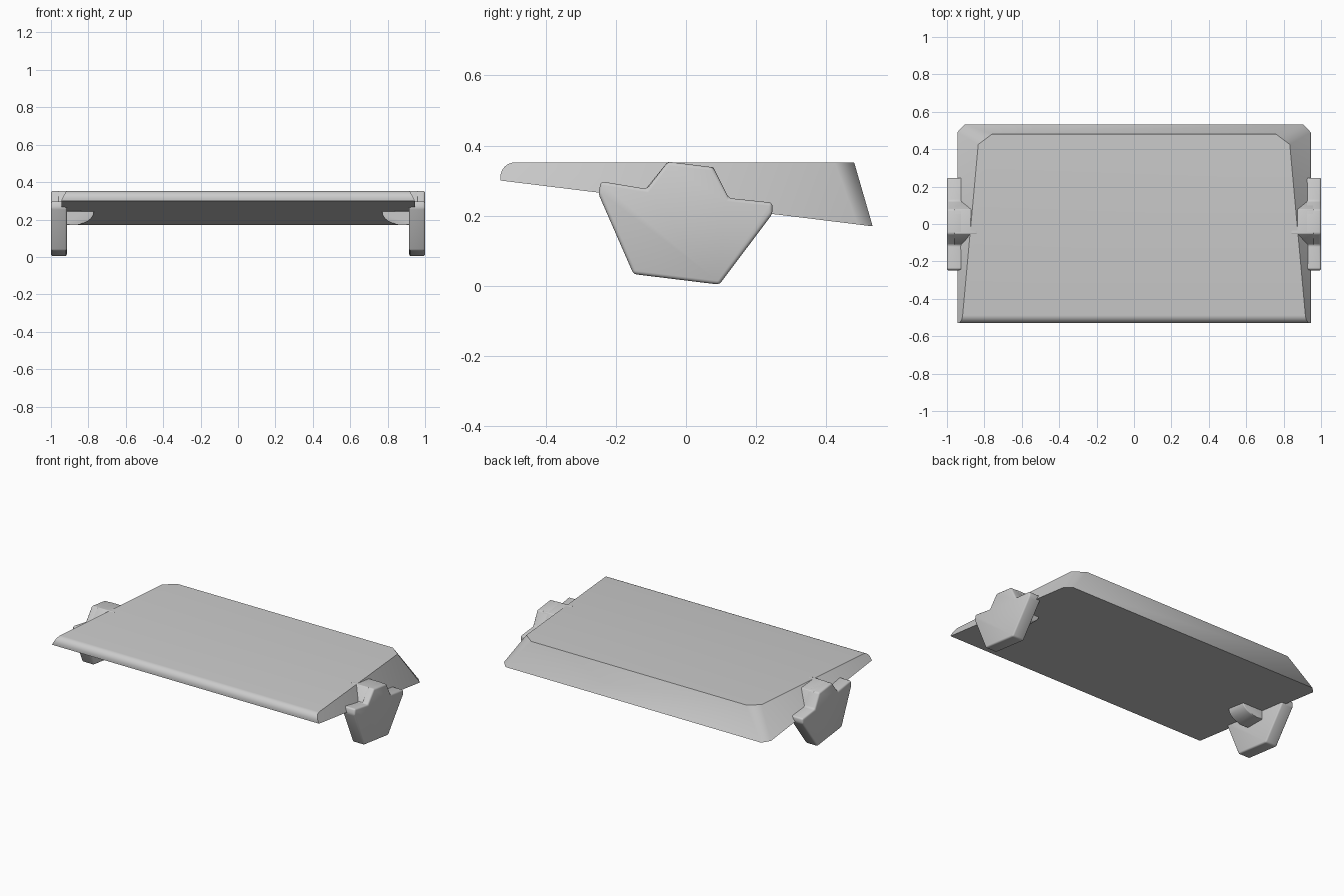
import bpy, bmesh, math

cube = bpy.data.objects.get("Cube")
if cube:
    bpy.data.objects.remove(cube, do_unlink=True)

# Single plain grey finish
GREY = (0.6, 0.6, 0.6, 1.0)
grey = bpy.data.materials.new("light grey")
grey.use_nodes = True
grey.diffuse_color = GREY
grey.node_tree.nodes["Principled BSDF"].inputs["Base Color"].default_value = GREY


def add_object(name, bm, smooth):
    bmesh.ops.recalc_face_normals(bm, faces=bm.faces)
    mesh = bpy.data.meshes.new(name)
    bm.to_mesh(mesh)
    bm.free()
    mesh.materials.append(grey)
    obj = bpy.data.objects.new(name, mesh)
    bpy.context.collection.objects.link(obj)
    bpy.ops.object.select_all(action='DESELECT')
    obj.select_set(True)
    bpy.context.view_layer.objects.active = obj
    bpy.ops.object.shade_smooth_by_angle(angle=math.radians(smooth))
    return obj


def bridge(bm, ring_a, ring_b):
    """Solid between two matching outlines."""
    a = [bm.verts.new(p) for p in ring_a]
    b = [bm.verts.new(p) for p in ring_b]
    bm.faces.new(a)
    bm.faces.new(b)
    for i in range(len(a)):
        j = (i + 1) % len(a)
        bm.faces.new((a[i], a[j], b[j], b[i]))


def round_edges(bm, edges, width, segments):
    bmesh.ops.bevel(bm, geom=edges, offset=width, segments=segments,
                    profile=0.5, affect='EDGES', clamp_overlap=True)


def prism(name, profile, x0, x1, width):
    """Side profile (y, z) extruded across x, with rounded edges."""
    bm = bmesh.new()
    bridge(bm, [(x0, y, z) for y, z in profile], [(x1, y, z) for y, z in profile])
    bmesh.ops.recalc_face_normals(bm, faces=bm.faces)
    round_edges(bm, bm.edges[:], width, 3)
    return add_object(name, bm, 35)


# Wide tray with sloping rim, level top and tilted underside
TOP = 0.352
def underside(y):
    return 0.235 - 0.123 * y

def mirrored(half):
    return half + [(-x, y) for x, y in reversed(half)]

lower = mirrored([(0.945, -0.53), (0.945, 0.49), (0.905, 0.533)])
upper = mirrored([(0.92, -0.53), (0.833, 0.425), (0.76, 0.48)])
bm = bmesh.new()
bridge(bm, [(x, y, underside(y)) for x, y in lower], [(x, y, TOP) for x, y in upper])
front = [e for e in bm.edges
         if all(v.co.y < -0.52 and v.co.z > TOP - 0.01 for v in e.verts)]
round_edges(bm, front, 0.042, 6)
add_object("tray", bm, 50)

# Side brackets: outer plate, raised head and underside arm
plate = [(-0.15, 0.033), (0.095, 0.003), (0.247, 0.205), (0.247, 0.237),
         (0.122, 0.25), (0.078, 0.338), (-0.052, 0.354), (-0.112, 0.276),
         (-0.243, 0.298), (-0.25, 0.262)]
head = [(-0.10, 0.24), (0.115, 0.24), (0.122, 0.25), (0.078, 0.338),
        (-0.052, 0.354), (-0.112, 0.28)]

for side, label in ((1, "left"), (-1, "right")):
    prism(label + "_bracket", plate, side * 0.915, side, 0.01)
    prism(label + "_bracket_head", head, side * 0.84, side * 0.96, 0.004)

    # Rounded arm curving up into the tray underside
    bm = bmesh.new()
    arc = [math.radians(a) for a in range(0, 91, 15)]
    outline = [(0.94, 0.27), (0.94, 0.17)]
    outline += [(0.88 - 0.11 * math.sin(a), 0.24 - 0.07 * math.cos(a)) for a in arc]
    outline += [(0.77, 0.27)]
    bridge(bm, [(side * x, -0.065, z) for x, z in outline],
           [(side * x, 0.065, z) for x, z in outline])
    sides = [e for e in bm.edges
             if abs(e.verts[0].co.y - e.verts[1].co.y) < 0.01
             and max(v.co.z for v in e.verts) < 0.25]
    round_edges(bm, sides, 0.03, 4)
    add_object(label + "_arm", bm, 40)
